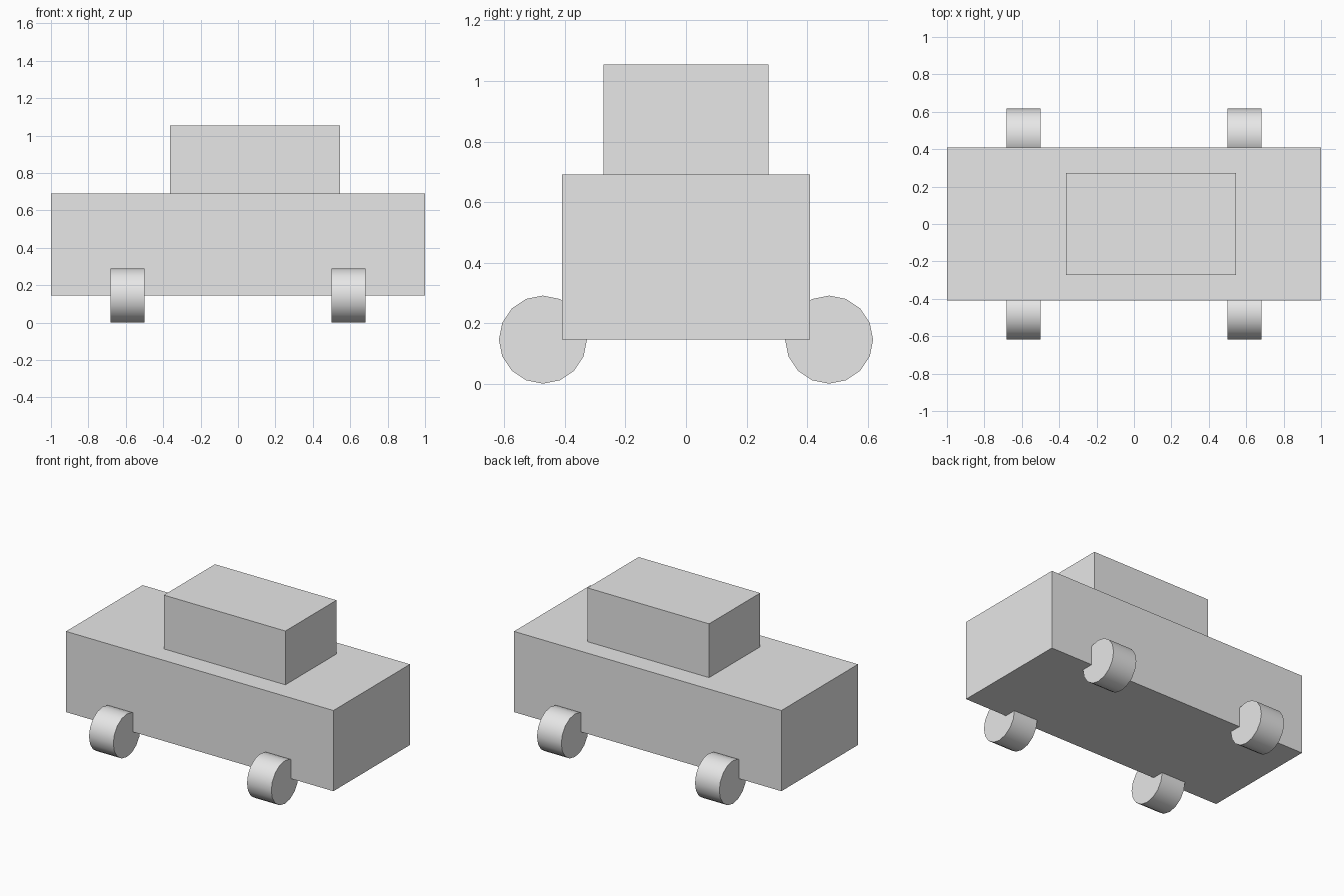
import bpy
import math

U = 2 / 11  # modelling unit: the body is eleven units long

if "Cube" in bpy.data.objects:
    bpy.data.objects.remove(bpy.data.objects["Cube"], do_unlink=True)

grey = bpy.data.materials.new("plain_grey")
grey.use_nodes = True
COLOUR = (0.8, 0.8, 0.8, 1)
grey.diffuse_color = COLOUR
grey.node_tree.nodes["Principled BSDF"].inputs["Base Color"].default_value = COLOUR


def finish(name):
    obj = bpy.context.object
    obj.name = name
    obj.data.materials.append(grey)
    return obj


def box(name, size, centre):
    bpy.ops.mesh.primitive_cube_add(size=1, location=[c * U for c in centre])
    bpy.context.object.scale = [s * U for s in size]
    bpy.ops.object.transform_apply(location=False, rotation=False, scale=True)
    return finish(name)


def wheel(name, x, y):
    bpy.ops.mesh.primitive_cylinder_add(
        vertices=16, radius=0.8 * U, depth=U,
        location=(x * U, y * U, 0.8 * U), rotation=(0, math.pi / 2, 0))
    finish(name)
    bpy.ops.object.shade_smooth_by_angle(angle=math.radians(30))


# Body and cabin
box("body", (11, 4.5, 3), (0, 0, 2.3))
box("cabin", (5, 3, 2), (0.5, 0, 4.8))

# Four wheels, with axles running along x
for x, side in ((-3.25, "right"), (3.25, "left")):
    for y, end in ((-2.6, "front"), (2.6, "back")):
        wheel(f"{end}_{side}_wheel", x, y)
